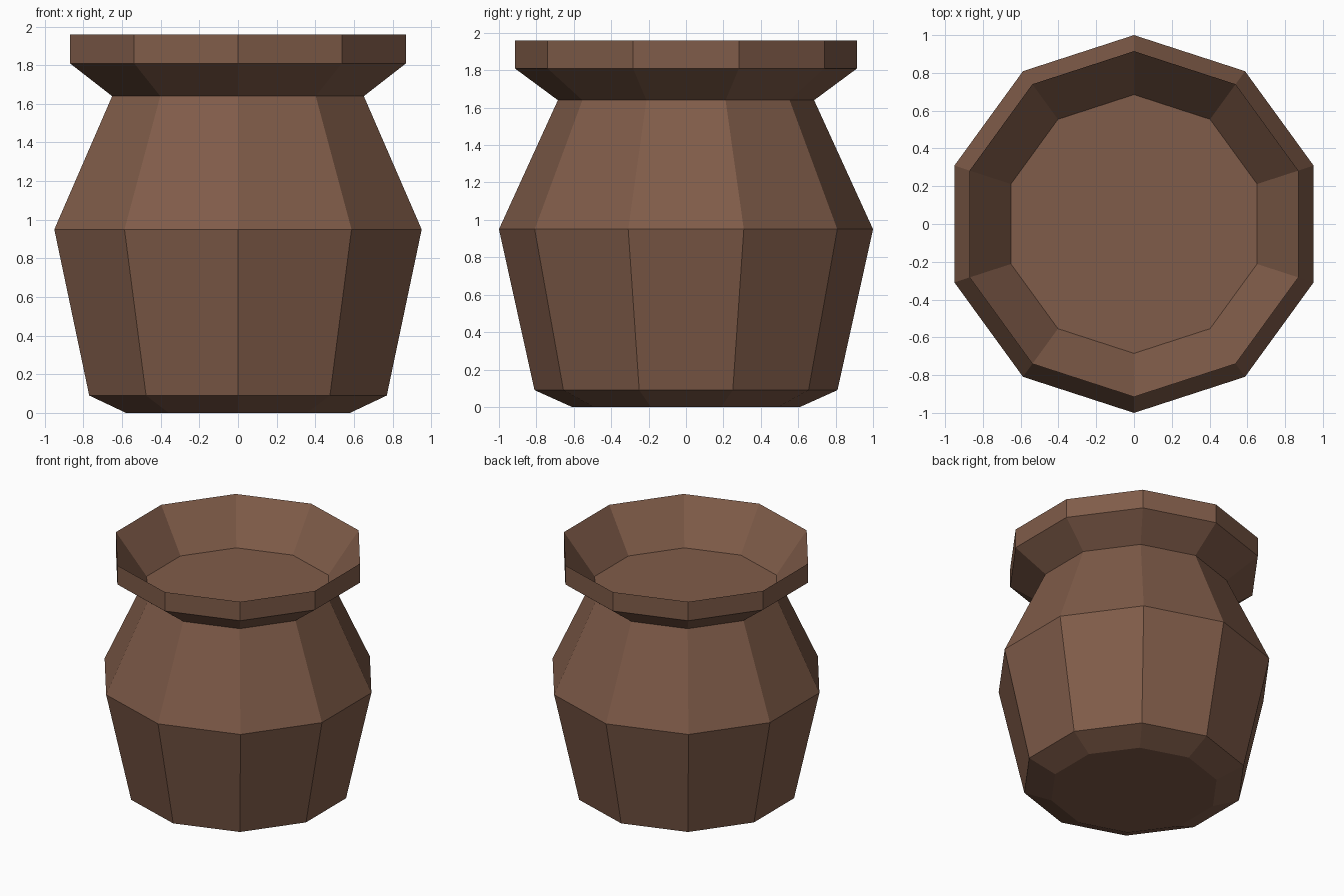
import bpy
import bmesh
from math import cos, sin, pi

SIDES = 10

cube = bpy.data.objects.get("Cube")
if cube:
    bpy.data.objects.remove(cube, do_unlink=True)

# Brown clay colour
clay = bpy.data.materials.new("brown_clay")
clay.use_nodes = True
colour = (0.216, 0.107, 0.067, 1)
clay.diffuse_color = colour
bsdf = clay.node_tree.nodes["Principled BSDF"]
bsdf.inputs["Base Color"].default_value = colour
bsdf.inputs["Roughness"].default_value = 0.9


def lathe(name, profile):
    """Flat-faced turned shape from (radius, height) pairs, with both ends capped."""
    bm = bmesh.new()
    rings = []
    for radius, z in profile:
        angles = [pi / 2 + 2 * pi * i / SIDES for i in range(SIDES)]
        rings.append([bm.verts.new((radius * cos(a), radius * sin(a), z)) for a in angles])
    for low, high in zip(rings, rings[1:]):
        for i in range(SIDES):
            j = (i + 1) % SIDES
            bm.faces.new((low[i], low[j], high[j], high[i]))
    bm.faces.new(rings[0][::-1])
    bm.faces.new(rings[-1])
    mesh = bpy.data.meshes.new(name)
    bm.to_mesh(mesh)
    bm.free()
    mesh.materials.append(clay)
    obj = bpy.data.objects.new(name, mesh)
    bpy.context.collection.objects.link(obj)
    return obj


# Foot, belly, neck, flared rim, then the inside of the rim down to the filled mouth
lathe("pot", [
    (0.61, 0), (0.81, 0.09), (1, 0.95), (0.685, 1.64),
    (0.915, 1.81), (0.915, 1.96), (0.685, 1.641),
])
